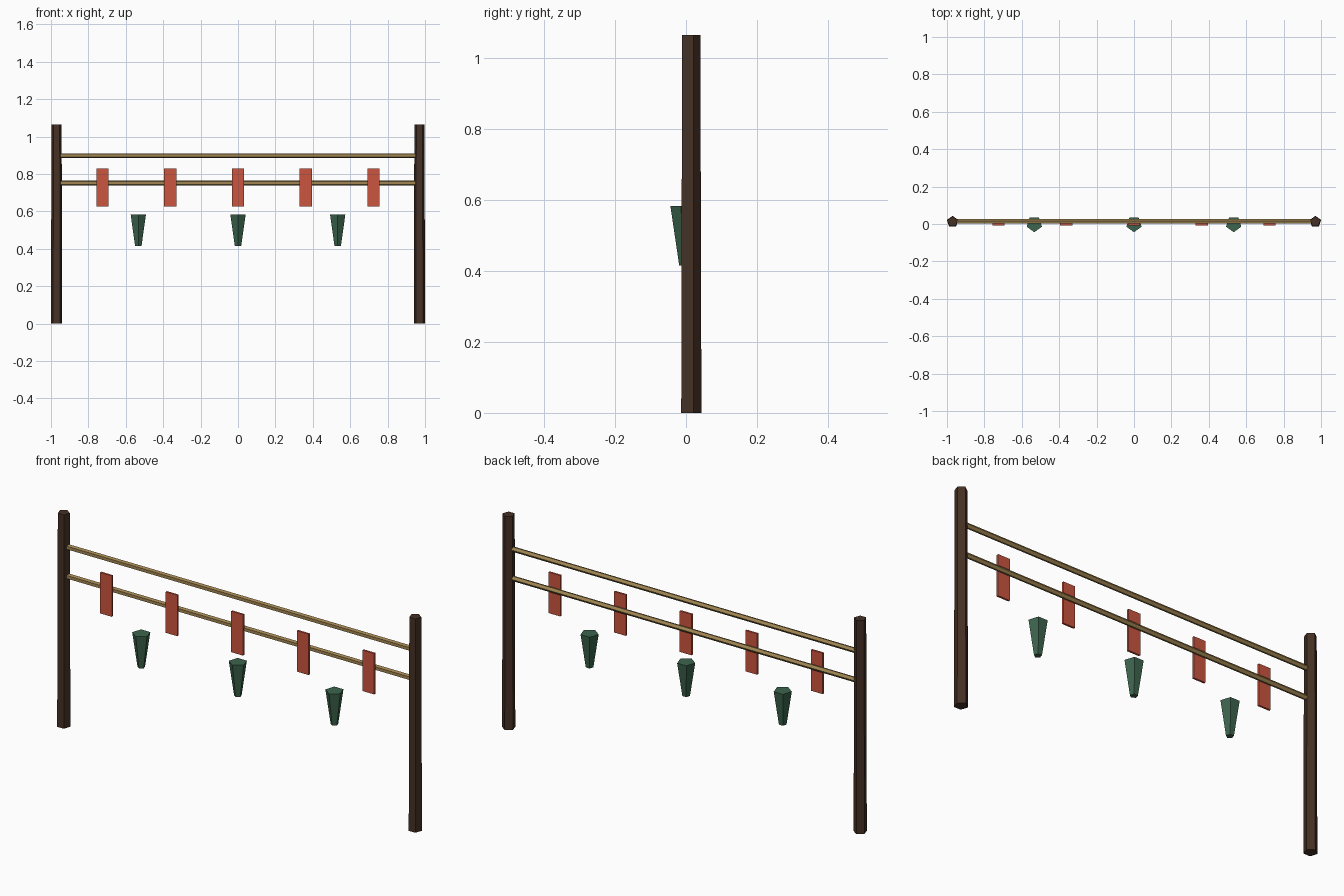
import bpy, bmesh
from math import pi
from mathutils import Matrix, Vector

if "Cube" in bpy.data.objects:
    bpy.data.objects.remove(bpy.data.objects["Cube"])


def material(name, rgb):
    m = bpy.data.materials.new(name)
    m.diffuse_color = (*rgb, 1)
    m.use_nodes = True
    m.node_tree.nodes["Principled BSDF"].inputs["Base Color"].default_value = m.diffuse_color
    return m


WOOD = material("dark_wood", (0.06, 0.03, 0.018))
BAMBOO = material("pale_wood", (0.36, 0.24, 0.085))
RED = material("red", (0.60, 0.09, 0.05))
GREEN = material("green", (0.045, 0.13, 0.075))


def finish(bm, name, mat):
    bmesh.ops.recalc_face_normals(bm, faces=bm.faces)
    me = bpy.data.meshes.new(name)
    bm.to_mesh(me)
    bm.free()
    me.materials.append(mat)
    ob = bpy.data.objects.new(name, me)
    bpy.context.collection.objects.link(ob)
    return ob


def five_sided(name, mat, r0, r1, length, matrix, point=1):
    """Five-sided tapered bar along local z, one corner at +y or -y."""
    bm = bmesh.new()
    rings = []
    for r, z in ((r0, -length / 2), (r1, length / 2)):
        rings.append([bm.verts.new(matrix @ (Matrix.Rotation(i * 2 * pi / 5, 3, 'Z')
                      @ Vector((0, point * r, 0)) + Vector((0, 0, z)))) for i in range(5)])
    low, top = rings
    bm.faces.new(low)
    bm.faces.new(top)
    for i in range(5):
        j = (i + 1) % 5
        bm.faces.new((low[i], low[j], top[j], top[i]))
    return finish(bm, name, mat)


# upright posts, slightly tapered
for side, x in (("left", -0.97), ("right", 0.97)):
    five_sided(side + "_post", WOOD, 0.0315, 0.0285, 1.065,
               Matrix.Translation((x, 0.012, 0.5325)))

# horizontal rails between the posts
for label, z in (("upper", 0.898), ("lower", 0.752)):
    five_sided(label + "_rail", BAMBOO, 0.013, 0.013, 1.91,
               Matrix.Translation((0, 0.013, z)) @ Matrix.Rotation(pi / 2, 4, 'Y'))

# red tags on the front of the lower rail
for i in range(5):
    bm = bmesh.new()
    bmesh.ops.create_cube(bm, size=1, matrix=Matrix.Translation(((i - 2) * 0.362, -0.002, 0.7275))
                          @ Matrix.Diagonal((0.065, 0.010, 0.204, 1)))
    finish(bm, f"hanging_tag_{i + 1}", RED)

# green tapered pendants below
for i in range(3):
    five_sided(f"pendant_{i + 1}", GREEN, 0.018, 0.043, 0.168,
               Matrix.Translation(((i - 1) * 0.533, -0.001, 0.499)), point=-1)
